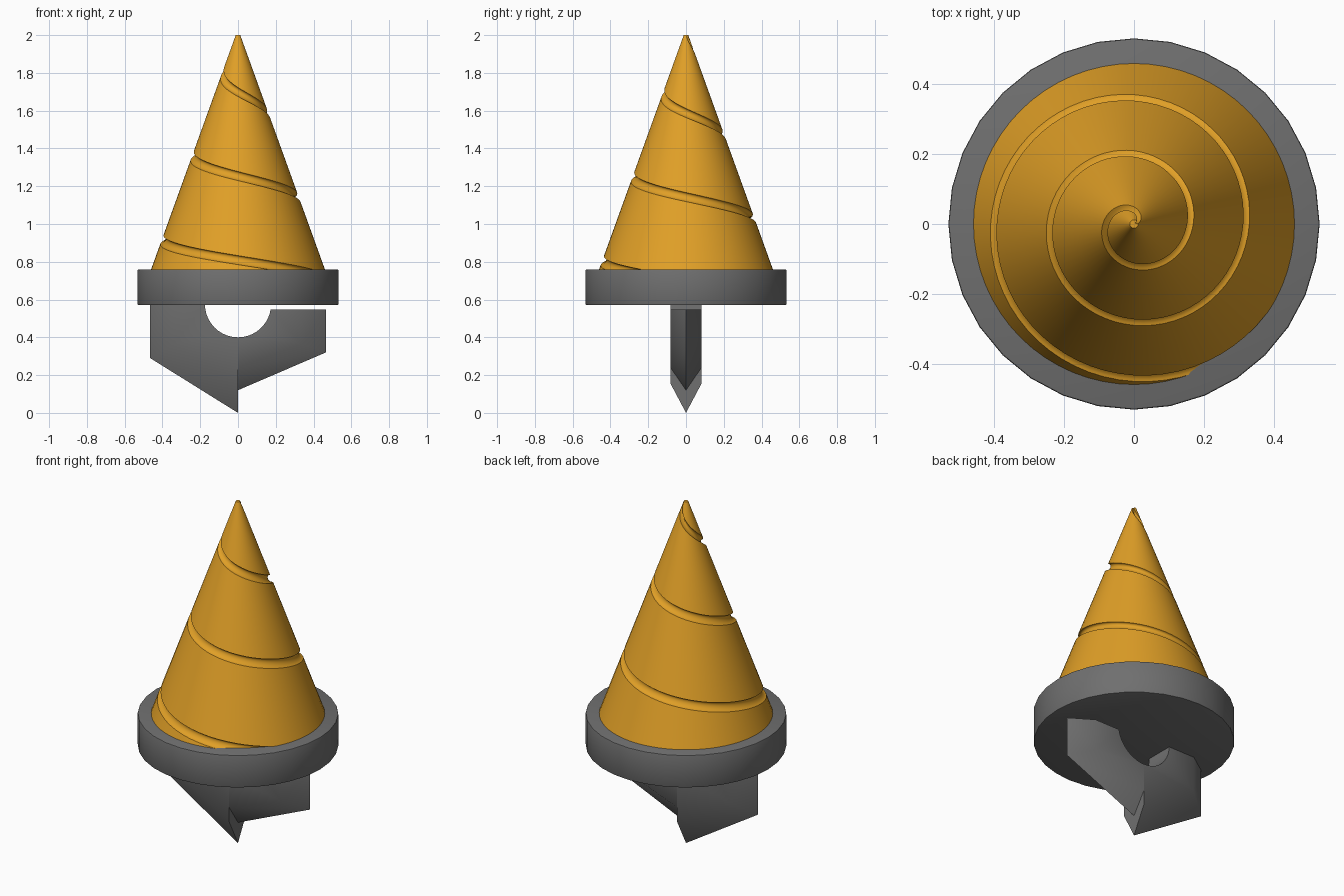
import bpy, bmesh, math

if "Cube" in bpy.data.objects:
    bpy.data.objects.remove(bpy.data.objects["Cube"])

def material(name, rgb):
    m = bpy.data.materials.new(name)
    m.diffuse_color = (*rgb, 1)
    m.use_nodes = True
    m.node_tree.nodes["Principled BSDF"].inputs["Base Color"].default_value = m.diffuse_color
    return m

ORANGE = material("orange", (0.75, 0.35, 0.02))
GRAY = material("gray", (0.16, 0.16, 0.16))

def finish(bm, name, mat, angle=30):
    bmesh.ops.recalc_face_normals(bm, faces=bm.faces)
    me = bpy.data.meshes.new(name)
    bm.to_mesh(me)
    bm.free()
    me.materials.append(mat)
    ob = bpy.data.objects.new(name, me)
    bpy.context.collection.objects.link(ob)
    bpy.ops.object.select_all(action='DESELECT')
    ob.select_set(True)
    bpy.context.view_layer.objects.active = ob
    bpy.ops.object.shade_smooth_by_angle(angle=math.radians(angle))
    return ob

# Cone with a helical groove: one long strip wound down the cone
N, PITCH, TOP_Z = 64, 0.445, 2.0325
LOW, HIGH, HALF, DEPTH = 0.70, 2.0, 0.024, 0.02

def groove_z(j):
    return TOP_Z - PITCH * j / N

def cone_point(j, z):
    z = min(max(z, LOW), HIGH)
    r = 0.012 + 0.448 * (HIGH - z) / 1.24
    d = (z - groove_z(j) + PITCH / 2) % PITCH - PITCH / 2
    if abs(d) < HALF:
        r -= min(DEPTH, 0.6 * r) * math.sqrt(1 - (d / HALF) ** 2)
    a = 2 * math.pi * j / N
    return (r * math.cos(a), r * math.sin(a), z)

steps = [-PITCH / 2] + [-HALF * math.cos(math.pi * k / 10) for k in range(11)] + [PITCH / 2]
bm = bmesh.new()
rows = [[bm.verts.new(cone_point(j, groove_z(j) + s)) for s in steps]
        for j in range(-N, 4 * N + 1)]
for a, b in zip(rows, rows[1:]):
    for k in range(len(steps) - 1):
        quad = (a[k], b[k], b[k + 1], a[k + 1])
        zs = [v.co.z for v in quad]
        if max(zs) > LOW and min(zs) < HIGH:
            bm.faces.new(quad)
bmesh.ops.delete(bm, geom=[v for v in bm.verts if not v.link_faces], context='VERTS')
bmesh.ops.remove_doubles(bm, verts=bm.verts, dist=1e-5)
bmesh.ops.holes_fill(bm, edges=[e for e in bm.edges if e.is_boundary], sides=0)
finish(bm, "grooved_cone", ORANGE)

# Collar: 32-sided disc with slightly eased rims
bm = bmesh.new()
bmesh.ops.create_cone(bm, cap_ends=True, segments=32, radius1=0.532, radius2=0.532, depth=0.19)
bmesh.ops.translate(bm, verts=bm.verts, vec=(0, 0, 0.665))
rims = [e for e in bm.edges if abs(e.verts[0].co.z - e.verts[1].co.z) < 1e-4]
bmesh.ops.bevel(bm, geom=rims, offset=0.006, segments=2, affect='EDGES', profile=0.5)
finish(bm, "collar", GRAY)

# Blade halves: knife edge at y = 0, full thickness on an inset outline, round notch on top
def blade(name, side, top, outer, inner):
    bm = bmesh.new()
    T, R, CZ = 0.082, 0.175, 0.575
    end = math.acos((CZ - top) / R)
    arc = [(R * math.sin(end * k / 10), CZ - R * math.cos(end * k / 10)) for k in range(11)]
    vert = lambda p, y: bm.verts.new((side * p[0], y, p[1]))
    edge = [vert(p, 0) for p in outer]
    ins = [[vert(p, y) for p in inner] for y in (-T, T)]
    arcs = [[vert(p, y) for p in arc] for y in (-T, T)]
    for i, a in zip(ins, arcs):
        bm.faces.new(i + a)
        for k in range(2):
            bm.faces.new((edge[k], edge[k + 1], i[k + 1], i[k]))
    for k in range(10):
        bm.faces.new((arcs[0][k], arcs[0][k + 1], arcs[1][k + 1], arcs[1][k]))
    for e, i, a in ((0, 0, -1), (2, 2, 0)):
        bm.faces.new((edge[e], ins[0][i], arcs[0][a], arcs[1][a], ins[1][i]))
    finish(bm, name, GRAY, 40)

blade("long_blade", -1, 0.58, [(0.465, 0.58), (0.465, 0.29), (0, 0)],
      [(0.345, 0.58), (0.345, 0.36), (0, 0.155)])
blade("short_blade", 1, 0.548, [(0.465, 0.548), (0.465, 0.32), (0, 0.12)],
      [(0.335, 0.548), (0.335, 0.365), (0, 0.24)])
